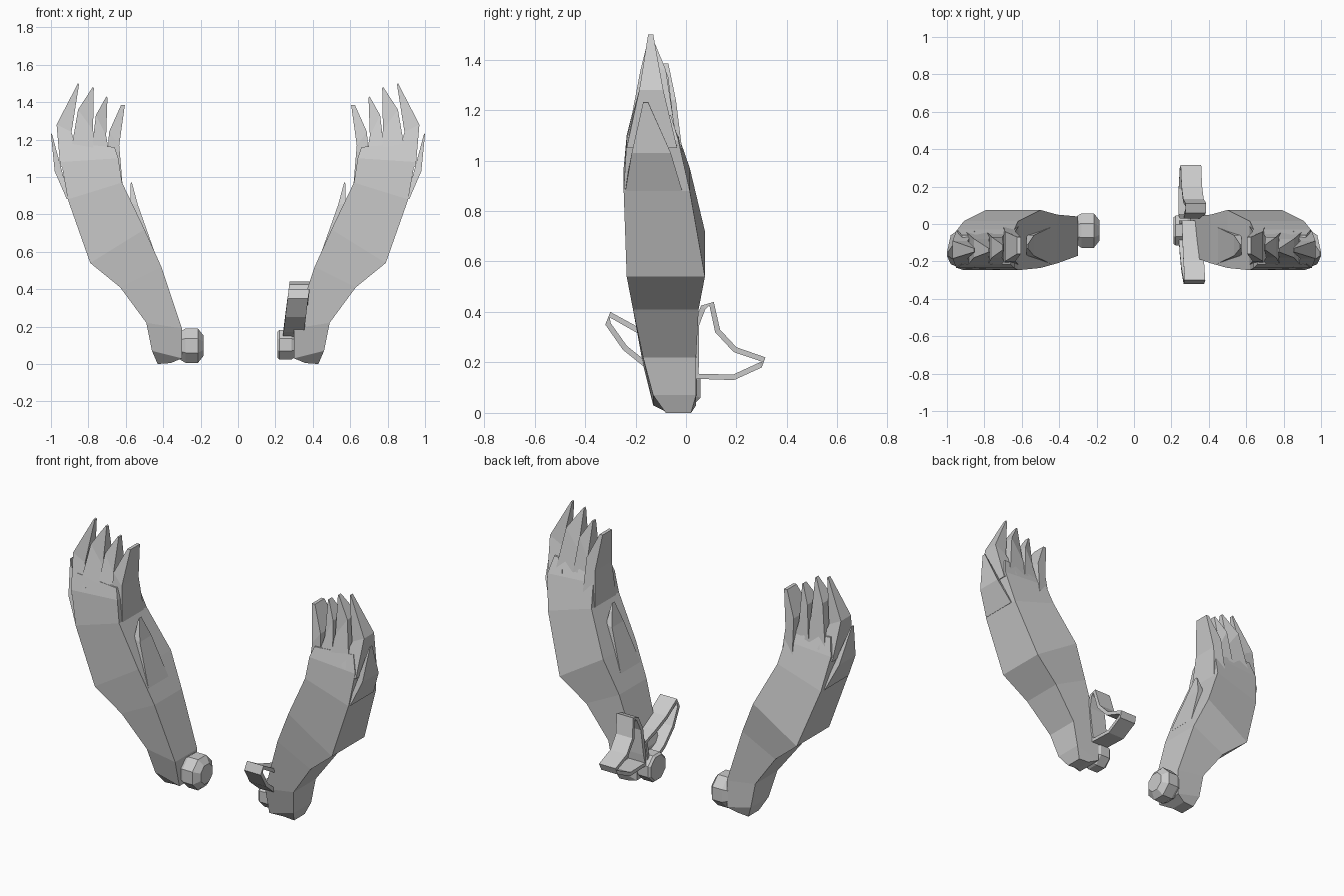
import bpy, bmesh
from math import cos, sin, pi

if "Cube" in bpy.data.objects:
    bpy.data.objects.remove(bpy.data.objects["Cube"])


def finish(name, bm):
    bmesh.ops.remove_doubles(bm, verts=bm.verts, dist=1e-5)
    bmesh.ops.recalc_face_normals(bm, faces=bm.faces)
    me = bpy.data.meshes.new(name)
    bm.to_mesh(me)
    bm.free()
    ob = bpy.data.objects.new(name, me)
    bpy.context.collection.objects.link(ob)
    return ob


def skin(name, rings, closed=False):
    """Join equal-sized point rings with quads, capping the ends if open."""
    bm = bmesh.new()
    vs = [[bm.verts.new(p) for p in r] for r in rings]
    n = len(vs[0])
    pairs = list(zip(vs, vs[1:])) + ([(vs[-1], vs[0])] if closed else [])
    for a, b in pairs:
        for i in range(n):
            j = (i + 1) % n
            bm.faces.new((a[i], a[j], b[j], b[i]))
    if not closed:
        bm.faces.new(vs[0])
        bm.faces.new(vs[-1][::-1])
    return finish(name, bm)


def box_loft(name, side, sections):
    """Sections: outer x,z, inner x,z, front y, back y."""
    rings = [[(side * xo, yf, zo), (side * xo, yb, zo),
              (side * xi, yb, zi), (side * xi, yf, zi)]
             for xo, zo, xi, zi, yf, yb in sections]
    return skin(name, rings)


WING = [(.43, 0, .36, .005, -.08, .02),
        (.46, .07, .30, .03, -.13, .04),
        (.49, .22, .30, .19, -.17, .04),
        (.63, .41, .41, .52, -.21, .05),
        (.79, .54, .50, .72, -.235, .075),
        (.91, .88, .62, .97, -.247, .015),
        (.945, 1.08, .64, 1.10, -.235, -.03),
        (.92, 1.18, .66, 1.16, -.215, -.06)]

FEATHERS = {
    "feather_outer": [(.95, 1.05, .85, 1.10, -.235, -.035),
                      (.97, 1.28, .89, 1.24, -.185, -.09),
                      (.856, 1.5, .85, 1.495, -.15, -.13)],
    "feather_second": [(.90, 1.10, .75, 1.10, -.23, -.04),
                       (.855, 1.36, .775, 1.25, -.18, -.08),
                       (.777, 1.48, .771, 1.475, -.15, -.13)],
    "feather_third": [(.79, 1.08, .68, 1.08, -.23, -.04),
                      (.76, 1.33, .705, 1.22, -.18, -.07),
                      (.704, 1.43, .698, 1.425, -.14, -.11)],
    "feather_inner": [(.70, 1.0, .615, .93, -.22, -.01),
                      (.69, 1.24, .635, 1.17, -.20, -.04),
                      (.625, 1.385, .605, 1.385, -.16, -.07)],
    "side_spike": [(.915, .88, .88, .90, -.24, -.015),
                   (.98, 1.03, .93, .99, -.215, -.06),
                   (1.0, 1.23, .995, 1.232, -.17, -.15)],
    "thumb_spike": [(.50, .60, .45, .61, -.21, -.02),
                    (.575, .86, .535, .85, -.17, -.06),
                    (.574, .965, .568, .972, -.13, -.11)],
}

for side, label in ((1, "right"), (-1, "left")):
    box_loft("wing_" + label, side, WING)
    for part, sections in FEATHERS.items():
        box_loft(f"{part}_{label}", side, sections)


# Chamfered eight-sided knobs on the inner ends
def knob(name, profile, zc):
    skin(name, [[(x, -.035 + r * cos(pi / 8 + k * pi / 4),
                  zc + r * sin(pi / 8 + k * pi / 4)) for k in range(8)]
                for x, r in profile])


knob("knob_left", [(-.185, .06), (-.215, .1), (-.28, .1), (-.31, .08)], .098)
knob("knob_right", [(.21, .075), (.222, .086), (.285, .086), (.31, .07)], .103)


# Bow made of two flat ribbon loops beside the right knob
def ribbon(name, path, width=.11, thick=.022):
    cy = sum(p[0] for p in path) / len(path)
    cz = sum(p[1] for p in path) / len(path)
    n, rings = len(path), []
    for i, (y, z) in enumerate(path):
        (ya, za), (yb, zb) = path[i - 1], path[(i + 1) % n]
        ty, tz = yb - ya, zb - za
        ln = (ty * ty + tz * tz) ** .5
        ny, nz = -tz / ln * thick, ty / ln * thick
        # offset to the left of travel, which is the inside of the loop
        x = .235 + .12 * (z - .1)
        rings.append([(x, y, z), (x + width, y, z),
                      (x + width, y + ny, z + nz), (x, y + ny, z + nz)])
    return skin(name, rings, closed=True)


ribbon("bow_loop_back", [(.04, .135), (.19, .13), (.30, .18), (.315, .22),
                         (.20, .26), (.135, .33), (.11, .44), (.06, .425),
                         (.03, .35), (.03, .2)])
ribbon("bow_loop_front", [(.02, .14), (.02, .27), (-.08, .30), (-.19, .34),
                          (-.30, .40), (-.32, .35), (-.25, .25),
                          (-.15, .17), (-.06, .13)])
